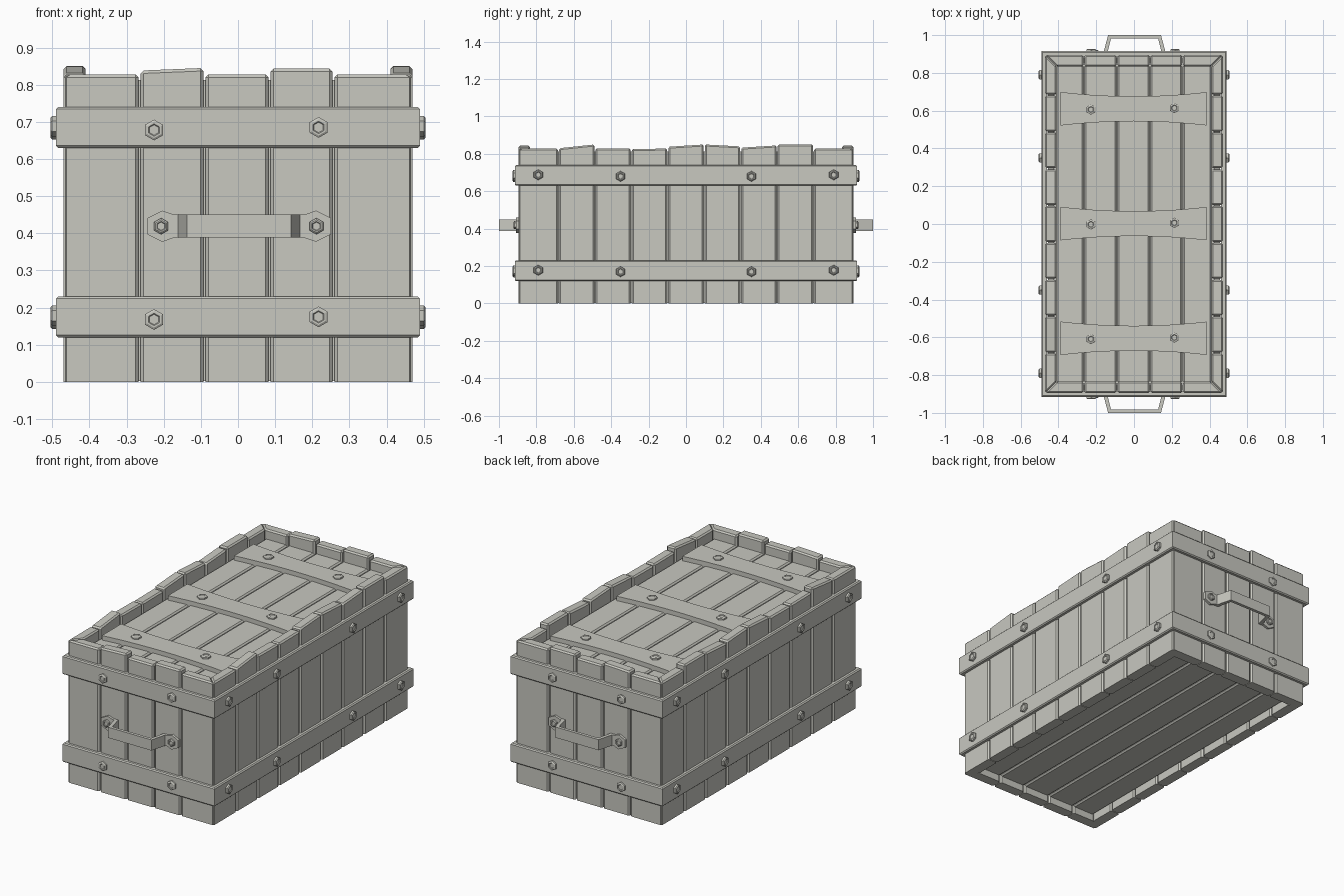
import bpy
import bmesh
import math
from mathutils import Vector

if "Cube" in bpy.data.objects:
    bpy.data.objects.remove(bpy.data.objects["Cube"], do_unlink=True)

HX, HY, THICK = 0.47, 0.895, 0.06      # wall half sizes and thickness
GAP, CHAMFER = 0.003, 0.008            # half gap between planks, edge chamfer

grey = bpy.data.materials.new("warm_grey")
grey.use_nodes = True
grey.diffuse_color = (0.58, 0.58, 0.53, 1)
grey.node_tree.nodes["Principled BSDF"].inputs["Base Color"].default_value = grey.diffuse_color


def finish(name, bm):
    bmesh.ops.recalc_face_normals(bm, faces=bm.faces)
    mesh = bpy.data.meshes.new(name)
    bm.to_mesh(mesh)
    bm.free()
    mesh.materials.append(grey)
    obj = bpy.data.objects.new(name, mesh)
    bpy.context.collection.objects.link(obj)


def loft(bm, rings, closed=False):
    """Skin a list of equal rings; cap the ends unless the loft is a loop."""
    rows = [[bm.verts.new(p) for p in ring] for ring in rings]
    pairs = list(zip(rows, rows[1:]))
    if closed:
        pairs.append((rows[-1], rows[0]))
    else:
        bm.faces.new(rows[0])
        bm.faces.new(rows[-1])
    for a, b in pairs:
        for i in range(len(a)):
            j = (i + 1) % len(a)
            bm.faces.new((a[i], a[j], b[j], b[i]))
    return rows


def box(bm, x0, x1, y0, y1, z0, z1):
    return loft(bm, [[(x0, y0, z), (x1, y0, z), (x1, y1, z), (x0, y1, z)] for z in (z0, z1)])


def chamfer(bm, keep):
    bmesh.ops.bevel(bm, geom=[e for e in bm.edges if keep(e)], offset=CHAMFER,
                    segments=1, affect='EDGES')


def bolt(bm, origin, normal, up, radius=0.028, height=0.012):
    """Hexagonal bolt head with a chamfered, dished top."""
    o, n, up = Vector(origin), Vector(normal), Vector(up)
    side = up.cross(n)
    rings = []
    for r, h in ((1, -0.3), (1, 0.7), (0.78, 1), (0.6, 1), (0.5, 0.75)):
        rings.append([o + n * h * height + (up * math.cos(a) + side * math.sin(a)) * r * radius
                      for a in (k * math.pi / 3 for k in range(6))])
    loft(bm, rings)


def wall_point(axis, sign, u, depth, z):
    """Map a distance along a wall and a depth behind its face to space."""
    if axis == "y":
        return (u, sign * (HY - depth), z)
    return (sign * (HX - depth), u, z)


# Plank seams and the top heights (start, end) of each plank
END_SEAMS = [-HX, -0.265, -0.09, 0.085, 0.257, HX]
END_TOPS = [(.828, .828), (.838, .845), (.828, .828), (.843, .843), (.828, .828)]
SIDE_SEAMS = [-HY] + [0.195 * k - 0.6825 for k in range(8)] + [HY]
SIDE_TOPS = [(.828, .828), (.83, .85), (.83, .828), (.826, .828), (.838, .85),
             (.85, .84), (.833, .845), (.85, .85), (.828, .828)]
WALLS = [("front", "y", -1), ("back", "y", 1), ("right", "x", -1), ("left", "x", 1)]

# Upright planks, mitred at the corners, over a recessed backing sheet
for name, axis, sign in WALLS:
    seams, tops = (END_SEAMS, END_TOPS) if axis == "y" else (SIDE_SEAMS, SIDE_TOPS)
    bm = bmesh.new()
    for i, (t0, t1) in enumerate(tops):
        first, last = i == 0, i == len(tops) - 1
        u0 = seams[i] + (0 if first else GAP)
        u1 = seams[i + 1] - (0 if last else GAP)
        foot = [(u0, 0, t0), (u1, 0, t1),
                (u1 - THICK * last, THICK, t1), (u0 + THICK * first, THICK, t0)]
        loft(bm, [[wall_point(axis, sign, u, d, 0) for u, d, t in foot],
                  [wall_point(axis, sign, u, d, t) for u, d, t in foot]])
    chamfer(bm, lambda e: max(v.co.z for v in e.verts) > 0.1)
    finish(name + "_planks", bm)

    bm = bmesh.new()
    end = seams[-1] - 0.014
    corners = [(-end, 0.014), (end, 0.014), (end, 0.046), (-end, 0.046)]
    loft(bm, [[wall_point(axis, sign, u, d, z) for u, d in corners] for z in (0.003, 0.812)])
    finish(name + "_backing", bm)

# Lid and floor boards, recessed inside the walls
IX, IY = HX - THICK, HY - THICK
for name, z0, z1 in (("lid", 0.745, 0.772), ("floor", 0.04, 0.067)):
    bm = bmesh.new()
    for a, b in zip(END_SEAMS, END_SEAMS[1:]):
        box(bm, max(a + GAP, -IX), min(b - GAP, IX), -IY, IY, z0, z1)
    chamfer(bm, lambda e: abs(e.verts[0].co.y - e.verts[1].co.y) > 1)
    finish(name + "_boards", bm)
    bm = bmesh.new()
    mid = (z0 + z1) / 2
    box(bm, -IX - 0.01, IX + 0.01, -IY - 0.01, IY + 0.01, mid - 0.003, mid + 0.003)
    finish(name + "_backing", bm)

# Bands around the box, with bolts on every side
for name, z0 in (("lower", 0.12), ("upper", 0.63)):
    z1 = z0 + 0.11
    profile = [(-0.01, z0), (0.014, z0), (0.02, z0 + 0.006),
               (0.02, z1 - 0.006), (0.014, z1), (-0.01, z1)]
    bm = bmesh.new()
    loft(bm, [[(sx * (HX + o), sy * (HY + o), z) for o, z in profile]
              for sx, sy in ((-1, -1), (1, -1), (1, 1), (-1, 1))], closed=True)
    finish(name + "_band", bm)
    bm = bmesh.new()
    for s in (-1, 1):
        for x, dz in ((-0.226, 0.048), (0.217, 0.055)):
            bolt(bm, (x, s * (HY + 0.02), z0 + dz), (0, s, 0), (0, 0, 1))
        for y, dz in ((-0.79, 0.058), (-0.35, 0.05), (0.35, 0.05), (0.79, 0.058)):
            bolt(bm, (s * (HX + 0.02), y, z0 + dz), (s, 0, 0), (0, 0, 1), height=0.015)
    finish(name + "_band_bolts", bm)

# Waisted straps across the lid
for name, yc in (("front", -0.605), ("middle", 0.002), ("back", 0.61)):
    xs = [-0.39 + 0.775 * k / 10 for k in range(11)]
    edge = [(x, 0.066 + 0.15 * x * x) for x in xs]
    outline = [(x, yc - w) for x, w in edge] + [(x, yc + w) for x, w in reversed(edge)]
    bm = bmesh.new()
    loft(bm, [[(x, y, z) for x, y in outline] for z in (0.765, 0.798)])
    finish(name + "_lid_strap", bm)
    bm = bmesh.new()
    for x, dy in ((-0.228, -0.004), (0.214, 0.004)):
        bolt(bm, (x, yc + dy, 0.798), (0, 0, 1), (0, 1, 0))
    finish(name + "_lid_strap_bolts", bm)

# Carrying handles with tapered mounting plates
ZC = 0.419
for name, s in (("front", -1), ("back", 1)):
    bm = bmesh.new()
    half = [(0.168, 0.895), (0.14, 1.0), (0.125, 0.982), (0.146, 0.895)]
    bar = half[:2] + [(-x, y) for x, y in reversed(half[:2])]
    bar += [(-x, y) for x, y in reversed(half[2:])] + half[2:]
    loft(bm, [[(x + 0.003, s * y, z) for x, y in bar] for z in (ZC - 0.031, ZC + 0.031)])
    finish(name + "_handle_bar", bm)
    bm = bmesh.new()
    taper = [(0.15, 0.031), (0.175, 0.031), (0.207, 0.042), (0.247, 0.022)]
    plate = taper + [(x, -z) for x, z in reversed(taper)]
    for m in (-1, 1):
        loft(bm, [[(m * x + 0.003, s * y, ZC + z) for x, z in plate] for y in (0.89, 0.909)])
        bolt(bm, (m * 0.209 + 0.002, s * 0.909, ZC), (0, s, 0), (0, 0, 1), radius=0.022)
    finish(name + "_handle_mounts", bm)
